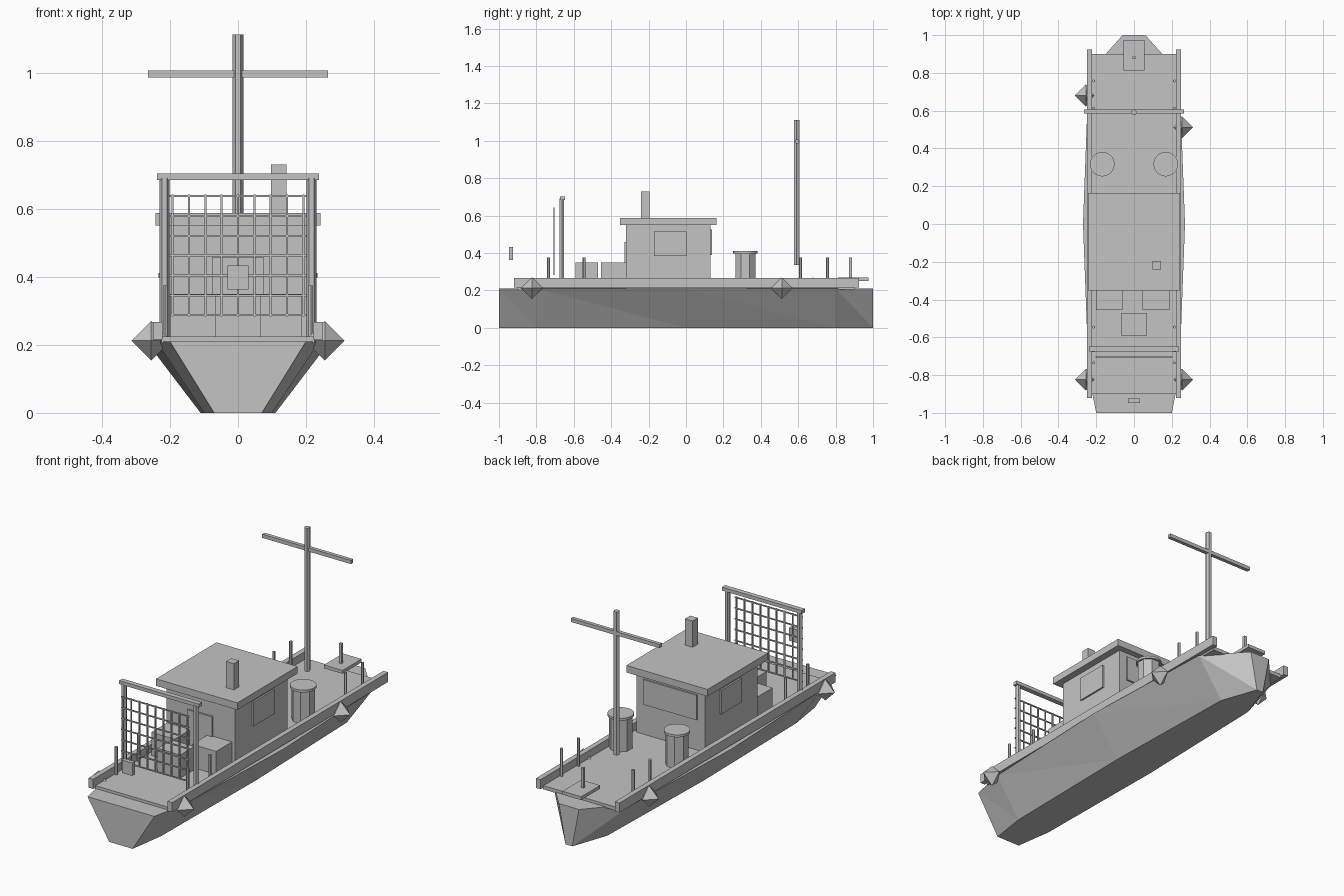
import bpy, bmesh, math
from mathutils import Matrix

cube = bpy.data.objects.get("Cube")
if cube:
    bpy.data.objects.remove(cube, do_unlink=True)

# Single flat colour
grey = bpy.data.materials.new("plain grey")
grey.use_nodes = True
COL = (0.55, 0.55, 0.55, 1)
grey.diffuse_color = COL
grey.node_tree.nodes["Principled BSDF"].inputs["Base Color"].default_value = COL


def finish(name, bm):
    bmesh.ops.recalc_face_normals(bm, faces=bm.faces)
    mesh = bpy.data.meshes.new(name)
    bm.to_mesh(mesh)
    bm.free()
    mesh.materials.append(grey)
    obj = bpy.data.objects.new(name, mesh)
    bpy.context.collection.objects.link(obj)
    return obj


def add_box(bm, xs, ys, zs):
    """Box spanning the given (low, high) ranges."""
    size = [b - a for a, b in (xs, ys, zs)]
    mid = [(a + b) / 2 for a, b in (xs, ys, zs)]
    bmesh.ops.create_cube(bm, size=1, matrix=Matrix.Translation(mid) @ Matrix.Diagonal((*size, 1)))


def box(name, xs, ys, zs):
    bm = bmesh.new()
    add_box(bm, xs, ys, zs)
    return finish(name, bm)


def prism(name, x, y, zs, radius, sides, turn=0):
    """Upright prism between two heights."""
    bm = bmesh.new()
    place = Matrix.Translation((x, y, sum(zs) / 2)) @ Matrix.Rotation(turn, 4, 'Z')
    bmesh.ops.create_cone(bm, cap_ends=True, segments=sides, radius1=radius,
                          radius2=radius, depth=zs[1] - zs[0], matrix=place)
    return finish(name, bm)


# Hull: trapezoid stations (y, half width at top, half width at keel)
stations = [(-1, 0.2, 0.07), (-0.8, 0.24, 0.1), (0, 0.27, 0.11), (0.8, 0.24, 0.09), (1, 0.06, 0.02)]
HULL_TOP = 0.21
bm = bmesh.new()
rings = [[bm.verts.new(p) for p in ((-top, y, HULL_TOP), (top, y, HULL_TOP), (low, y, 0), (-low, y, 0))]
         for y, top, low in stations]
for a, b in zip(rings, rings[1:]):
    bm.faces.new((a[0], a[1], b[1], b[0]))
    bm.faces.new((a[3], a[2], b[2], b[3]))
    for t, k in ((0, 3), (1, 2)):
        bm.faces.new((a[t], a[k], b[k]))
        bm.faces.new((a[t], b[k], b[t]))
bm.faces.new(rings[0])
bm.faces.new(rings[-1])
finish("hull", bm)

# Deck and side rails
DECK = 0.225
box("deck", (-0.225, 0.225), (-0.9, 0.9), (0.205, DECK))
for side, s in (("left", 1), ("right", -1)):
    box(side + "_rail", sorted((s * 0.222, s * 0.25)), (-0.92, 0.925), (0.215, 0.267))

# Cabin with roof, chimney, door and windows
box("cabin", (-0.205, 0.205), (-0.32, 0.13), (DECK, 0.55))
box("cabin_roof", (-0.243, 0.243), (-0.353, 0.163), (0.55, 0.588))
box("chimney", (0.097, 0.143), (-0.24, -0.195), (0.58, 0.73))
box("cabin_door", (-0.075, 0.075), (-0.329, -0.32), (DECK, 0.458))
box("back_window", (-0.16, 0.16), (0.13, 0.139), (0.39, 0.525))
for side, s in (("left", 1), ("right", -1)):
    box(side + "_window", sorted((s * 0.205, s * 0.214)), (-0.172, 0.004), (0.385, 0.515))

# Crates ahead of the cabin
box("right_crate", (-0.2, -0.06), (-0.455, -0.32), (DECK, 0.35))
box("left_crate", (0.045, 0.188), (-0.455, -0.32), (DECK, 0.35))
box("middle_crate", (-0.068, 0.068), (-0.59, -0.47), (DECK, 0.35))

# Barrels with lids
for side, s in (("left", 1), ("right", -1)):
    prism(side + "_barrel", s * 0.168, 0.317, (DECK, 0.4), 0.058, 8, math.pi / 8)
    prism(side + "_barrel_lid", s * 0.168, 0.317, (0.398, 0.411), 0.065, 24)

# Mast and yard
prism("mast", 0, 0.592, (0.337, 1.112), 0.016, 6, math.pi / 6 * 3)
box("yard", (-0.265, 0.265), (0.585, 0.605), (0.986, 1.006))

# Net frame
for side, s in (("left", 1), ("right", -1)):
    prism(side + "_net_post", s * 0.216, -0.664, (DECK, 0.69), 0.0145, 6, math.pi / 2)
box("net_beam", (-0.238, 0.238), (-0.675, -0.648), (0.684, 0.703))

# Net of thin bars
bm = bmesh.new()
T, NET_Y = 0.003, -0.705
for i in range(9):
    x = (i - 4) * 0.048
    add_box(bm, (x - T, x + T), (NET_Y - T, NET_Y + T), (0.283, 0.642))
for i in range(7):
    z = 0.287 + i * 0.0583
    add_box(bm, (-0.203, 0.203), (NET_Y - T, NET_Y + T), (z - T, z + T))
finish("net", bm)

# Stanchions and fenders along each side
for side, s in (("left", 1), ("right", -1)):
    for n, y in enumerate((-0.735, -0.545, 0.613, 0.757)):
        prism(f"{side}_stanchion_{n + 1}", s * 0.214, y, (DECK, 0.375), 0.008, 6)
    for n, y in enumerate((-0.824, 0.512 if s > 0 else 0.68)):
        bm = bmesh.new()
        for flip in (1, -1):
            bmesh.ops.create_cone(bm, segments=4, radius1=0.058, radius2=0, depth=0.058,
                                  matrix=Matrix.Translation((s * 0.255, y, 0.212 + flip * 0.029))
                                  @ Matrix.Diagonal((1, 1, flip, 1)))
        bmesh.ops.remove_doubles(bm, verts=bm.verts, dist=0.0005)
        # Keep the fender points on the axes
        if all(abs(abs(v.co.y - y) - 0.041) < 0.005 for v in bm.verts if abs(v.co.z - 0.212) < 0.01):
            bmesh.ops.rotate(bm, verts=bm.verts, cent=(s * 0.255, y, 0),
                             matrix=Matrix.Rotation(math.pi / 4, 3, 'Z'))
        finish(f"{side}_fender_{n + 1}", bm)

# Hanging lamp at the front, platform and bollard at the back
box("lamp", (-0.031, 0.031), (-0.947, -0.925), (0.363, 0.433))
box("back_platform", (-0.056, 0.056), (0.813, 0.975), (0.25, 0.268))
prism("bollard", 0, 0.88, (0.26, 0.375), 0.0105, 4, math.pi / 4)
